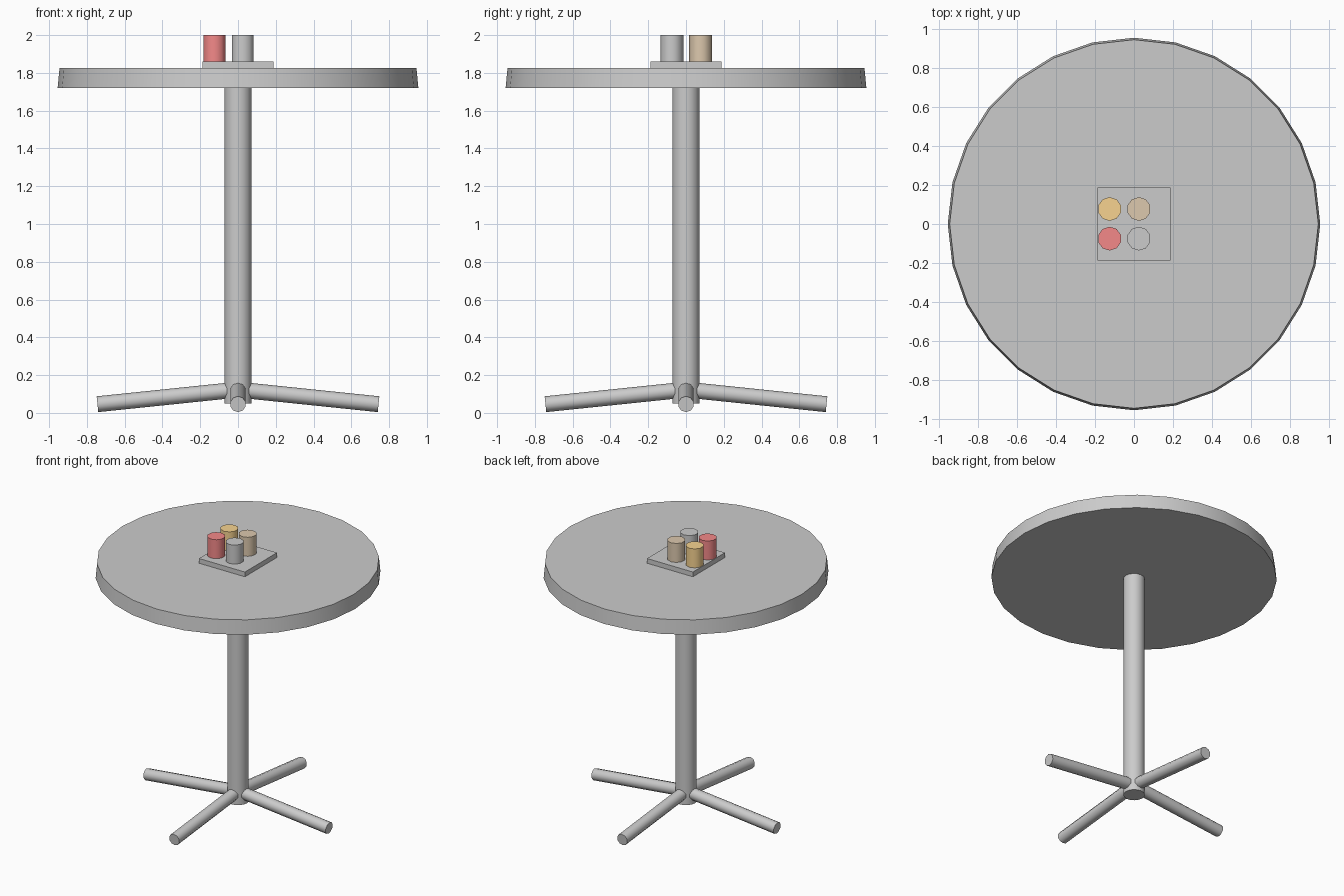
import bpy, math
from mathutils import Vector

if "Cube" in bpy.data.objects:
    bpy.data.objects.remove(bpy.data.objects["Cube"])


def cylinder(name, a, b, r1, r2, sides, angle=40, color=None):
    """Cylinder or cone from point a (radius r1) to point b (radius r2)."""
    a, b = Vector(a), Vector(b)
    d = b - a
    bpy.ops.mesh.primitive_cone_add(vertices=sides, radius1=r1, radius2=r2,
                                    depth=d.length, location=(a + b) / 2)
    ob = bpy.context.object
    ob.name = name
    # tilt along the axis while keeping the cross-section upright
    if abs(d.x) + abs(d.y) > 1e-6:
        ob.rotation_euler = d.to_track_quat('Z', 'Y').to_euler()
    bpy.ops.object.shade_smooth_by_angle(angle=math.radians(angle))
    if color:
        mat = bpy.data.materials.new(name + "_paint")
        mat.diffuse_color = (*color, 1)
        mat.use_nodes = True
        mat.node_tree.nodes["Principled BSDF"].inputs["Base Color"].default_value = mat.diffuse_color
        ob.data.materials.append(mat)
    return ob


# Round top, slightly narrower at its upper face
cylinder("table_top", (0, 0, 1.72), (0, 0, 1.825), 0.955, 0.945, 28)

# Central column
cylinder("column", (0, 0, 0.05), (0, 0, 1.73), 0.072, 0.072, 16)

# Four sloping feet
for i, side in enumerate(("right", "back", "left", "front")):
    c, s = round(math.cos(i * math.pi / 2)), round(math.sin(i * math.pi / 2))
    cylinder(side + "_foot", (0.03 * c, 0.03 * s, 0.12),
             (0.744 * c, 0.744 * s, 0.046), 0.042, 0.042, 10)

# Square tray
bpy.ops.mesh.primitive_cube_add(size=1, location=(0, 0, 1.841))
tray = bpy.context.object
tray.name = "tray"
tray.scale = (0.375, 0.375, 0.038)

# Four condiment pots
pots = [("red_pot", -0.125, -0.075, (0.9, 0.25, 0.25)),
        ("grey_pot", 0.025, -0.075, None),
        ("orange_pot", -0.125, 0.077, (0.93, 0.65, 0.28)),
        ("tan_pot", 0.025, 0.077, (0.72, 0.58, 0.42))]
for name, x, y, color in pots:
    cylinder(name, (x, y, 1.858), (x, y, 2.0), 0.061, 0.061, 10, color=color)
